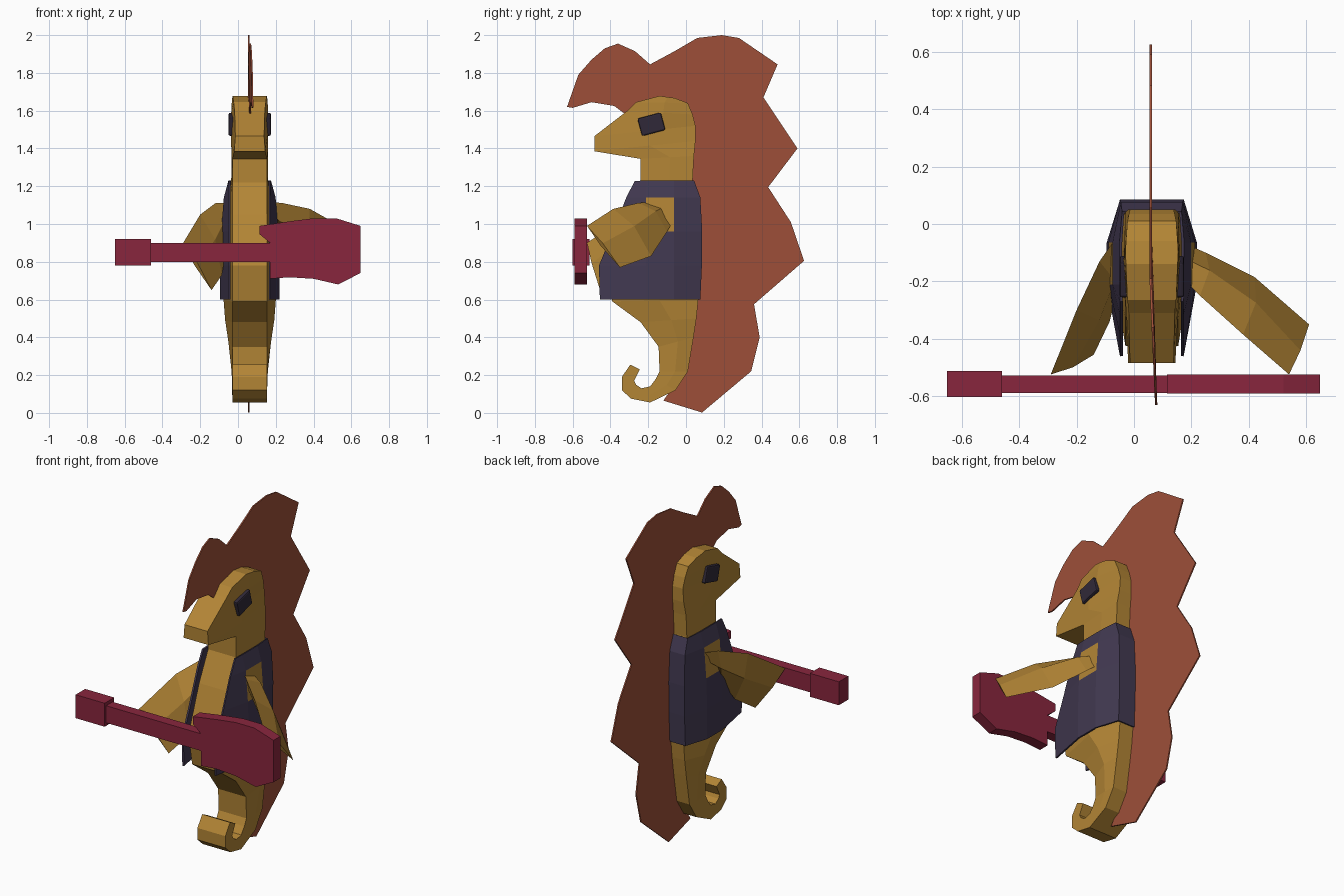
import bpy, bmesh, math
from mathutils import Vector

if "Cube" in bpy.data.objects:
    bpy.data.objects.remove(bpy.data.objects["Cube"])

CX = 0.062  # middle plane of the animal


def mat(name, rgb):
    m = bpy.data.materials.new(name)
    m.diffuse_color = (*rgb, 1)
    m.use_nodes = True
    m.node_tree.nodes["Principled BSDF"].inputs["Base Color"].default_value = m.diffuse_color
    return m


GOLD = mat("gold_skin", (0.45, 0.235, 0.036))
BRICK = mat("brick_mane", (0.34, 0.078, 0.04))
NAVY = mat("dark_violet_vest", (0.054, 0.041, 0.082))
RED = mat("crimson_guitar", (0.25, 0.019, 0.047))
BLACK = mat("near_black_eye", (0.03, 0.022, 0.04))


def finish(name, bm, *mats):
    bmesh.ops.recalc_face_normals(bm, faces=bm.faces)
    me = bpy.data.meshes.new(name)
    bm.to_mesh(me)
    bm.free()
    ob = bpy.data.objects.new(name, me)
    for m in mats:
        me.materials.append(m)
    bpy.context.collection.objects.link(ob)
    return ob


def loft(name, rings, *mats, closed=True, rule=None):
    """Skin a list of equal-length point rings."""
    bm = bmesh.new()
    vs = [[bm.verts.new(p) for p in r] for r in rings]
    n = len(rings[0])
    for i in range(len(vs) - 1):
        for j in range(n if closed else n - 1):
            k = (j + 1) % n
            f = bm.faces.new((vs[i][j], vs[i][k], vs[i + 1][k], vs[i + 1][j]))
            if rule:
                f.material_index = rule(i, j)
    if closed:
        bm.faces.new(vs[0])
        bm.faces.new(vs[-1][::-1])
    return finish(name, bm, *mats)


def prism(name, a, b, m):
    """Plate between two matching outlines."""
    bm = bmesh.new()
    va, vb = [bm.verts.new(p) for p in a], [bm.verts.new(p) for p in b]
    bm.faces.new(va)
    bm.faces.new(vb[::-1])
    for i in range(len(a)):
        j = (i + 1) % len(a)
        bm.faces.new((va[i], va[j], vb[j], vb[i]))
    return finish(name, bm, m)


# Body: tail curl, belly, neck and head; front y,z / back y,z / end and ridge half widths
stations = [
    (-.245, .23, -.295, .255, .092, .092), (-.275, .17, -.34, .19, .092, .092),
    (-.265, .15, -.34, .12, .092, .092), (-.235, .13, -.29, .075, .092, .092),
    (-.19, .14, -.19, .055, .092, .092), (-.16, .18, -.055, .12, .092, .093),
    (-.14, .22, .01, .22, .092, .096), (-.145, .35, .04, .40, .092, .113),
    (-.24, .48, .055, .50, .092, .13), (-.39, .59, .065, .60, .092, .138),
    (-.425, .78, .068, .80, .092, .135), (-.325, 1.05, .058, 1.05, .092, .12),
    (-.24, 1.22, .035, 1.23, .092, .098), (-.24, 1.345, .042, 1.36, .092, .096),
    (-.485, 1.385, .05, 1.44, .082, .098), (-.485, 1.465, .05, 1.52, .076, .098),
    (-.31, 1.60, .035, 1.58, .08, .098), (-.265, 1.645, .01, 1.64, .085, .095),
    (-.14, 1.678, -.06, 1.667, .09, .092)]
rings = []
for fy, fz, by, bz, w, r in stations:
    my, mz = fy + .55 * (by - fy), fz + .55 * (bz - fz)
    rings.append([(CX - w, fy, fz), (CX + w, fy, fz), (CX + r, my, mz),
                  (CX + w, by, bz), (CX - w, by, bz), (CX - r, my, mz)])
loft("body", rings, GOLD)

# Open vest: z, front y, back y, side and back half widths; armholes show the skin colour
rows = [(.60, -.455, .072, .152, .108), (.78, -.46, .08, .152, .108),
        (.96, -.385, .082, .146, .108), (1.14, -.315, .072, .132, .105),
        (1.228, -.27, .04, .108, .1)]
vest_rings = []
for z, fy, by, s, b in rows:
    half = [(.106, fy), (s, -.21), (s, -.065), (b, by)]
    vest_rings.append([(CX + x, y, z) for x, y in half] +
                      [(CX - x, y, z) for x, y in half[::-1]])
vest = loft("vest", vest_rings, NAVY, GOLD, closed=False,
            rule=lambda i, j: int(i == 2 and j in (1, 5)))
sol = vest.modifiers.new("cloth", 'SOLIDIFY')
sol.thickness = .01
sol.offset = 0

# Mane and back fin: one thin plate curling slightly sideways at the front
fin = [(-.63, 1.62), (-.57, 1.79), (-.5, 1.87), (-.43, 1.93), (-.36, 1.955), (-.27, 1.915),
       (-.19, 1.845), (-.06, 1.915), (.06, 1.985), (.19, 2.0), (.28, 1.985), (.485, 1.845),
       (.41, 1.67), (.59, 1.4), (.435, 1.195), (.555, 1.01), (.625, .805), (.36, .575),
       (.39, .4), (.345, .22), (.085, .002), (-.12, .065), (-.04, .18), (.02, .6),
       (0, 1.2), (0, 1.6), (-.2, 1.62), (-.32, 1.58), (-.38, 1.625), (-.5, 1.645), (-.6, 1.615)]


def fin_side(off):
    return [(.058 + off + .045 * max(0, -y - .2), y, z) for y, z in fin]


prism("mane", fin_side(-.004), fin_side(.004), BRICK)


# Arms: flattened leaf shapes through upper and lower edge points
def arm(name, upper, lower, thick):
    out = []
    for i, (u, l, t) in enumerate(zip(upper, lower, thick)):
        u, l = Vector(u), Vector(l)
        a, b = max(i - 1, 0), min(i + 1, len(upper) - 1)
        along = Vector(upper[b]) - Vector(upper[a])
        n = along.cross(l - u).normalized() * t
        out.append([u, u.lerp(l, .45) + n, l, u.lerp(l, .45) - n])
    return loft(name, out, GOLD)


arm("right_arm",
    [(.16, -.18, 1.115), (.23, -.25, 1.112), (.38, -.385, 1.08), (.54, -.524, .99)],
    [(.16, -.06, 1.03), (.25, -.10, .96), (.42, -.185, .83), (.61, -.35, .77)],
    [.02, .04, .04, .012])
arm("left_arm",
    [(-.05, -.03, 1.11), (-.12, -.13, 1.11), (-.2, -.30, 1.05), (-.29, -.524, .90)],
    [(-.05, -.17, 1.02), (-.06, -.24, .88), (-.085, -.34, .73), (-.14, -.455, .65)],
    [.02, .035, .035, .012])


# Eyes: tilted, softly bevelled boxes
for name, side in (("right_eye", 1), ("left_eye", -1)):
    bpy.ops.mesh.primitive_cube_add(size=1, location=(CX + side * .097, -.183, 1.528),
                                    rotation=(math.radians(15), 0, 0))
    eye = bpy.context.object
    eye.name = name
    eye.scale = (.03, .128, .096)
    bpy.ops.object.transform_apply(location=False, rotation=False, scale=True)
    eye.data.materials.append(BLACK)
    bev = eye.modifiers.new("soft_edge", 'BEVEL')
    bev.width = .008
    bev.segments = 2


# Guitar: body plate, neck and headstock
def slab(name, outline, y0, y1):
    prism(name, [(x, y0, z) for x, z in outline], [(x, y1, z) for x, z in outline], RED)


def rect(x0, x1, z0, z1):
    return [(x0, z0), (x1, z0), (x1, z1), (x0, z1)]


slab("guitar_body", [(.115, .99), (.28, 1.015), (.4, 1.03), (.52, 1.03), (.648, .99),
                     (.648, .74), (.53, .68), (.4, .71), (.27, .718), (.17, .71),
                     (.17, .90), (.115, .945)], -.59, -.525)
slab("guitar_neck", rect(-.47, .18, .798, .9), -.588, -.527)
slab("guitar_headstock", rect(-.652, -.46, .78, .92), -.602, -.512)
